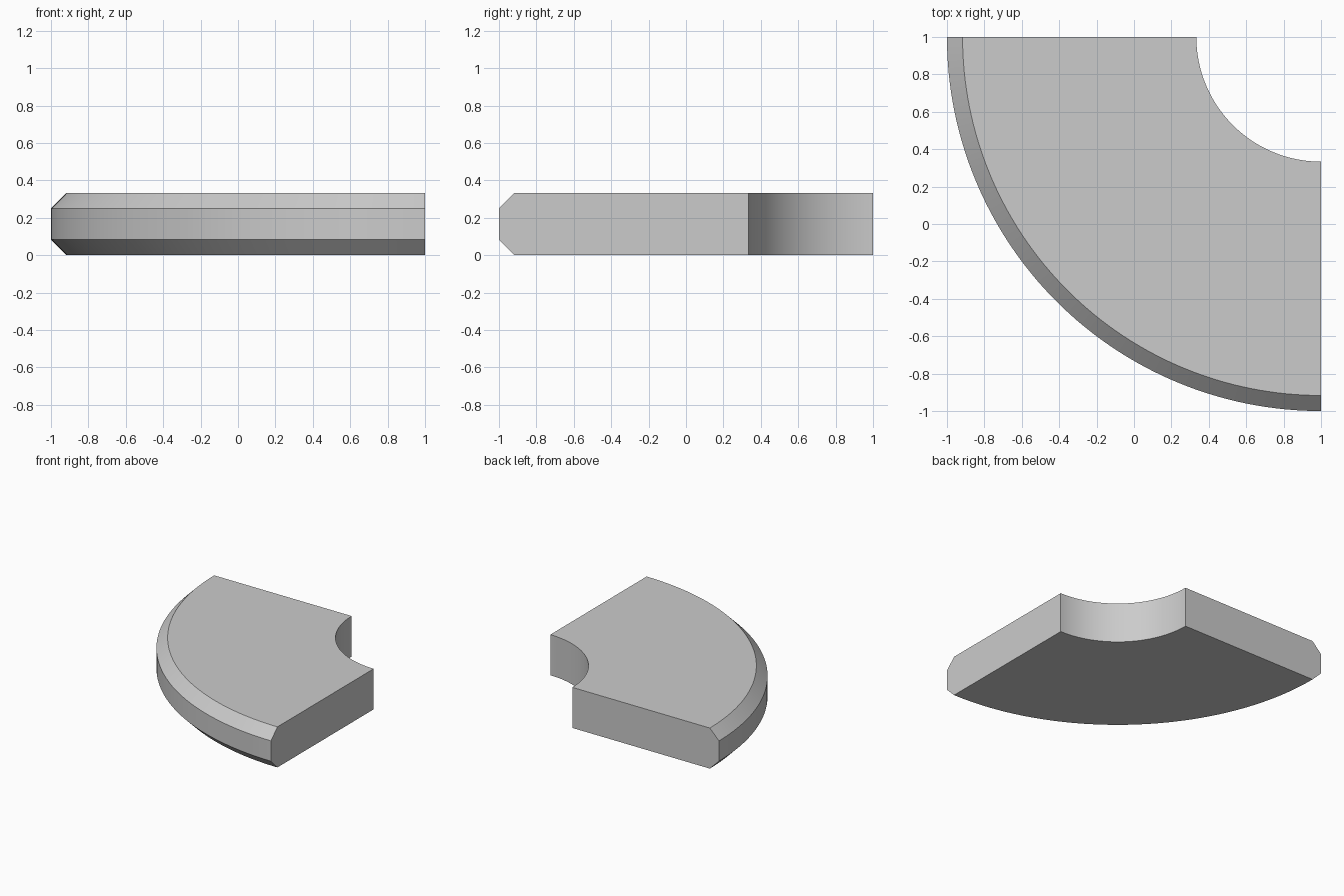
import bpy, bmesh
from math import pi, radians

if "Cube" in bpy.data.objects:
    bpy.data.objects.remove(bpy.data.objects["Cube"])

CENTRE = (1, 1, 0)
R_IN, R_OUT = 2 / 3, 2.0
H, C = 1 / 3, 1 / 12          # thickness and rim chamfer
STEPS = 64

# Cross-section as (radius, height), bevelled at the outer rim
profile = [(R_IN, 0), (R_OUT - C, 0), (R_OUT, C),
           (R_OUT, H - C), (R_OUT - C, H), (R_IN, H)]

bm = bmesh.new()
verts = [bm.verts.new((CENTRE[0] - r, CENTRE[1], z)) for r, z in profile]
start = bm.faces.new(verts)

# Sweep the section a quarter turn, keeping a cap at each end
res = bmesh.ops.spin(bm, geom=start.edges[:], cent=CENTRE, axis=(0, 0, 1),
                     angle=pi / 2, steps=STEPS, use_duplicate=False)
end_edges = [e for e in res["geom_last"] if isinstance(e, bmesh.types.BMEdge)]
bmesh.ops.contextual_create(bm, geom=end_edges)
bmesh.ops.recalc_face_normals(bm, faces=bm.faces[:])

mesh = bpy.data.meshes.new("quarter_ring_slab")
bm.to_mesh(mesh)
bm.free()
slab = bpy.data.objects.new("quarter_ring_slab", mesh)
bpy.context.collection.objects.link(slab)

# Smooth arcs, sharp chamfer edges
bpy.context.view_layer.objects.active = slab
slab.select_set(True)
bpy.ops.object.shade_smooth_by_angle(angle=radians(30))
